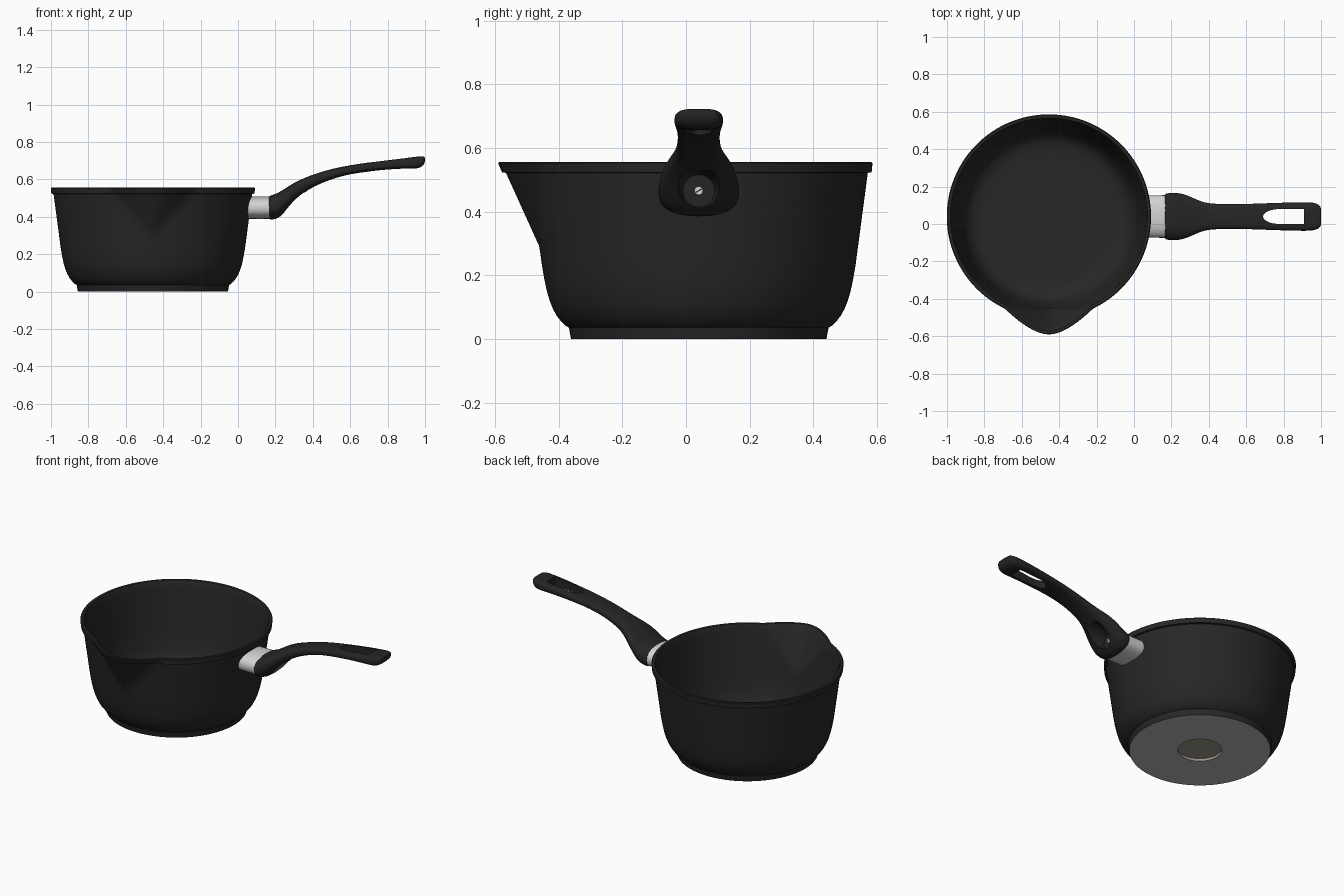
import bpy, bmesh
from math import sin, cos, pi, radians, atan2, ceil, hypot, sqrt
from mathutils import Matrix

cube = bpy.data.objects.get("Cube")
if cube:
    bpy.data.objects.remove(cube, do_unlink=True)

PAN_X, PAN_Y = -0.455, 0.04


def material(name, r, g, b, rough=0.5):
    m = bpy.data.materials.new(name)
    m.use_nodes = True
    m.diffuse_color = (r, g, b, 1)
    node = m.node_tree.nodes["Principled BSDF"]
    node.inputs["Base Color"].default_value = (r, g, b, 1)
    node.inputs["Roughness"].default_value = rough
    return m


COATING = material("black coating", 0.02, 0.02, 0.02)
PLASTIC = material("black plastic", 0.018, 0.018, 0.018)
STEEL = material("light steel", 0.66, 0.65, 0.64)
BASE_GREY = material("base grey", 0.47, 0.47, 0.47)
BRONZE = material("dull bronze", 0.33, 0.3, 0.24)


def add_object(name, bm, mat):
    mesh = bpy.data.meshes.new(name)
    bm.to_mesh(mesh)
    bm.free()
    obj = bpy.data.objects.new(name, mesh)
    bpy.context.collection.objects.link(obj)
    mesh.materials.append(mat)
    return obj


def activate(obj):
    bpy.ops.object.select_all(action='DESELECT')
    obj.select_set(True)
    bpy.context.view_layer.objects.active = obj


def smooth(obj, angle=35):
    activate(obj)
    bpy.ops.object.shade_smooth_by_angle(angle=radians(angle))


def spout_bulge(theta, z):
    """Outward push of the wall: a wedge with a rounded ridge, widest at the rim."""
    rise = max(0, (z - 0.29) / 0.265)
    off = abs(atan2(sin(theta + pi / 2), cos(theta + pi / 2)))
    width = radians(26) * rise
    if rise == 0 or off >= width:
        return 0
    soft = 0.25
    tent = (hypot(1, soft) - hypot(off / width, soft)) / (hypot(1, soft) - soft)
    return 0.085 * rise * tent ** 1.15


def densify(profile, step=0.03):
    out = [profile[0]]
    for (r0, z0), (r1, z1) in zip(profile, profile[1:]):
        n = max(1, ceil(hypot(r1 - r0, z1 - z0) / step))
        out += [(r0 + (r1 - r0) * k / n, z0 + (z1 - z0) * k / n)
                for k in range(1, n + 1)]
    return out


def lathe(name, profile, mat, segs=180):
    bm = bmesh.new()
    rings = []
    for r, z in densify(profile):
        ring = []
        for j in range(segs):
            t = 2 * pi * j / segs
            d = r + spout_bulge(t, z)
            ring.append(bm.verts.new((PAN_X + d * cos(t), PAN_Y + d * sin(t), z)))
        rings.append(ring)
    for a, b in zip(rings, rings[1:]):
        for j in range(segs):
            k = (j + 1) % segs
            bm.faces.new((a[j], a[k], b[k], b[j]))
    bmesh.ops.remove_doubles(bm, verts=bm.verts, dist=1e-5)
    obj = add_object(name, bm, mat)
    smooth(obj)
    return obj


def loft(name, stations, mat, power, end_power, segs=32):
    """Rounded sections along x, each given as x, top, bottom, half width.
    The sections turn boxier as the power grows towards the end."""
    bm = bmesh.new()
    rings = []
    for i, (x, top, bottom, half) in enumerate(stations):
        p = 2 / (power + (end_power - power) * i / (len(stations) - 1))
        ring = []
        for j in range(segs):
            c, s = cos(2 * pi * j / segs), sin(2 * pi * j / segs)
            y = half * abs(c) ** p * (1 if c > 0 else -1)
            z = abs(s) ** p * (1 if s > 0 else -1) * (top - bottom) / 2
            ring.append(bm.verts.new((x, PAN_Y + y, (top + bottom) / 2 + z)))
        rings.append(ring)
    for a, b in zip(rings, rings[1:]):
        for j in range(segs):
            k = (j + 1) % segs
            bm.faces.new((a[j], a[k], b[k], b[j]))
    bm.faces.new(rings[0][::-1])
    bm.faces.new(rings[-1])
    bmesh.ops.recalc_face_normals(bm, faces=bm.faces)
    return add_object(name, bm, mat)


def cone(name, place, r0, r1, depth, mat, segs=48):
    bm = bmesh.new()
    bmesh.ops.create_cone(bm, cap_ends=True, segments=segs, radius1=r0,
                          radius2=r1, depth=depth, matrix=place)
    return add_object(name, bm, mat)


def along_x(x, z):
    return Matrix.Translation((x, PAN_Y, z)) @ Matrix.Rotation(pi / 2, 4, 'Y')


def cut(obj, cutter):
    cutter.hide_render = True
    activate(obj)
    mod = obj.modifiers.new("cut", 'BOOLEAN')
    mod.operation = 'DIFFERENCE'
    mod.solver = 'EXACT'
    mod.object = cutter
    bpy.ops.object.modifier_apply(modifier=mod.name)
    bpy.data.objects.remove(cutter, do_unlink=True)


# Pan: foot, wall, rim, then the inside down to the floor
lathe("pan_body", [
    (.401, 0), (.408, .036), (.418, .042), (.432, .055), (.446, .073), (.458, .095),
    (.468, .12), (.477, .15), (.485, .188), (.493, .235), (.531, .522), (.543, .524),
    (.546, .553), (.541, .557), (.527, .556), (.52, .54), (.48, .22), (.468, .16),
    (.45, .11), (.42, .072), (.38, .055), (.34, .05), (0, .048)], COATING)

# Underside: flat plate around a recessed disc
lathe("base_plate", [(.125, 0), (.401, 0)], BASE_GREY)
lathe("base_recess", [(0, .016), (.125, .016), (.125, 0)], BRONZE)

# Metal collar, its inner end trimmed to the curve of the wall
collar = loft("handle_collar", [(.02, .508, .39, .112), (.17, .508, .388, .114)],
              STEEL, 2.4, 2.4)
cut(collar, cone("wall_cutter", Matrix.Translation((PAN_X, PAN_Y, .45)),
                 .502, .529, .2, STEEL, 180))
smooth(collar)

# Handle: bulb, curved neck, grip and rounded tip
handle = loft("handle", [
    (.16, .505, .39, .119), (.17, .513, .384, .124), (.2, .522, .386, .127),
    (.23, .537, .402, .127), (.26, .557, .437, .122), (.3, .582, .482, .108),
    (.35, .606, .527, .083), (.4, .626, .56, .069), (.5, .657, .603, .065),
    (.6, .676, .629, .067), (.7, .691, .643, .071), (.85, .71, .656, .076),
    (.92, .717, .657, .077), (.96, .722, .658, .075), (.985, .724, .668, .066),
    (.997, .722, .685, .054), (1, .716, .697, .046)], PLASTIC, 2.2, 3.6)
activate(handle)
sub = handle.modifiers.new("rounding", 'SUBSURF')
sub.levels = 1
bpy.ops.object.modifier_apply(modifier=sub.name)

# Hanging slot: round towards the pan, square at the tip
bm = bmesh.new()
outline = [(.91, -.04), (.91, .04)]
outline += [(.78 - .09 * sin(pi * k / 16), .04 * cos(pi * k / 16)) for k in range(17)]
face = bm.faces.new([bm.verts.new((x, PAN_Y + y, .5)) for x, y in outline])
lifted = bmesh.ops.extrude_face_region(bm, geom=[face])["geom"]
bmesh.ops.translate(bm, vec=(0, 0, .4),
                    verts=[v for v in lifted if isinstance(v, bmesh.types.BMVert)])
bmesh.ops.recalc_face_normals(bm, faces=bm.faces)
cut(handle, add_object("slot_cutter", bm, PLASTIC))

# Screw well in the underside of the bulb
cut(handle, cone("well_cutter", along_x(.285, .466), .05, .078, .14, PLASTIC))
smooth(handle, 40)

# Screw with a driver groove
smooth(cone("screw", along_x(.217, .466), .015, .013, .016, STEEL, 24))
bm = bmesh.new()
bmesh.ops.create_cube(bm, size=1, matrix=Matrix.Translation((.2252, PAN_Y, .466))
                      @ Matrix.Rotation(radians(30), 4, 'X')
                      @ Matrix.Diagonal((.001, .022, .004, 1)))
add_object("screw_groove", bm, PLASTIC)
